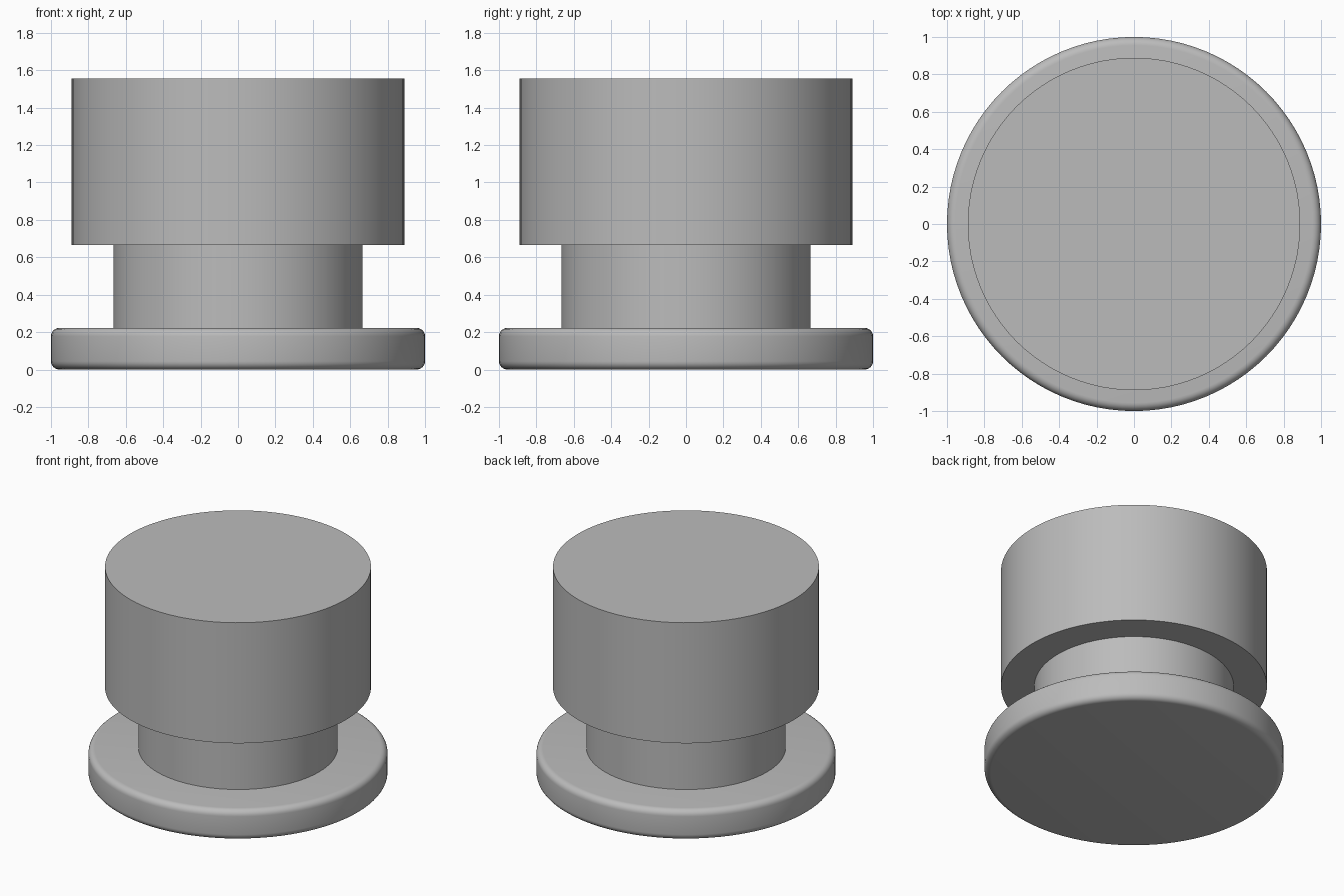
import bpy
import math

cube = bpy.data.objects.get("Cube")
if cube:
    bpy.data.objects.remove(cube, do_unlink=True)

UNIT = 1 / 4.5  # radius of the base is 4.5 units

grey = bpy.data.materials.new("plain_grey")
grey.use_nodes = True
COLOUR = (0.5, 0.5, 0.5, 1)
grey.diffuse_color = COLOUR
grey.node_tree.nodes["Principled BSDF"].inputs["Base Color"].default_value = COLOUR


def disc(name, radius, bottom, top, bevel=0):
    """Upright cylinder between two heights, with optional rounded rims."""
    bpy.ops.mesh.primitive_cylinder_add(
        vertices=96, radius=radius * UNIT, depth=(top - bottom) * UNIT,
        location=(0, 0, (top + bottom) / 2 * UNIT))
    obj = bpy.context.object
    obj.name = name
    obj.data.materials.append(grey)
    if bevel:
        mod = obj.modifiers.new("rounded_rims", 'BEVEL')
        mod.width = bevel * UNIT
        mod.segments = 6
        mod.limit_method = 'ANGLE'
        mod.angle_limit = math.radians(40)
        bpy.ops.object.modifier_apply(modifier=mod.name)
    bpy.ops.object.shade_smooth_by_angle(angle=math.radians(30))
    return obj


# Rounded base plate, narrow neck and wide head
disc("base_plate", 4.5, 0, 1, bevel=0.2)
disc("neck", 3, 1, 3)
disc("head", 4, 3, 7)
